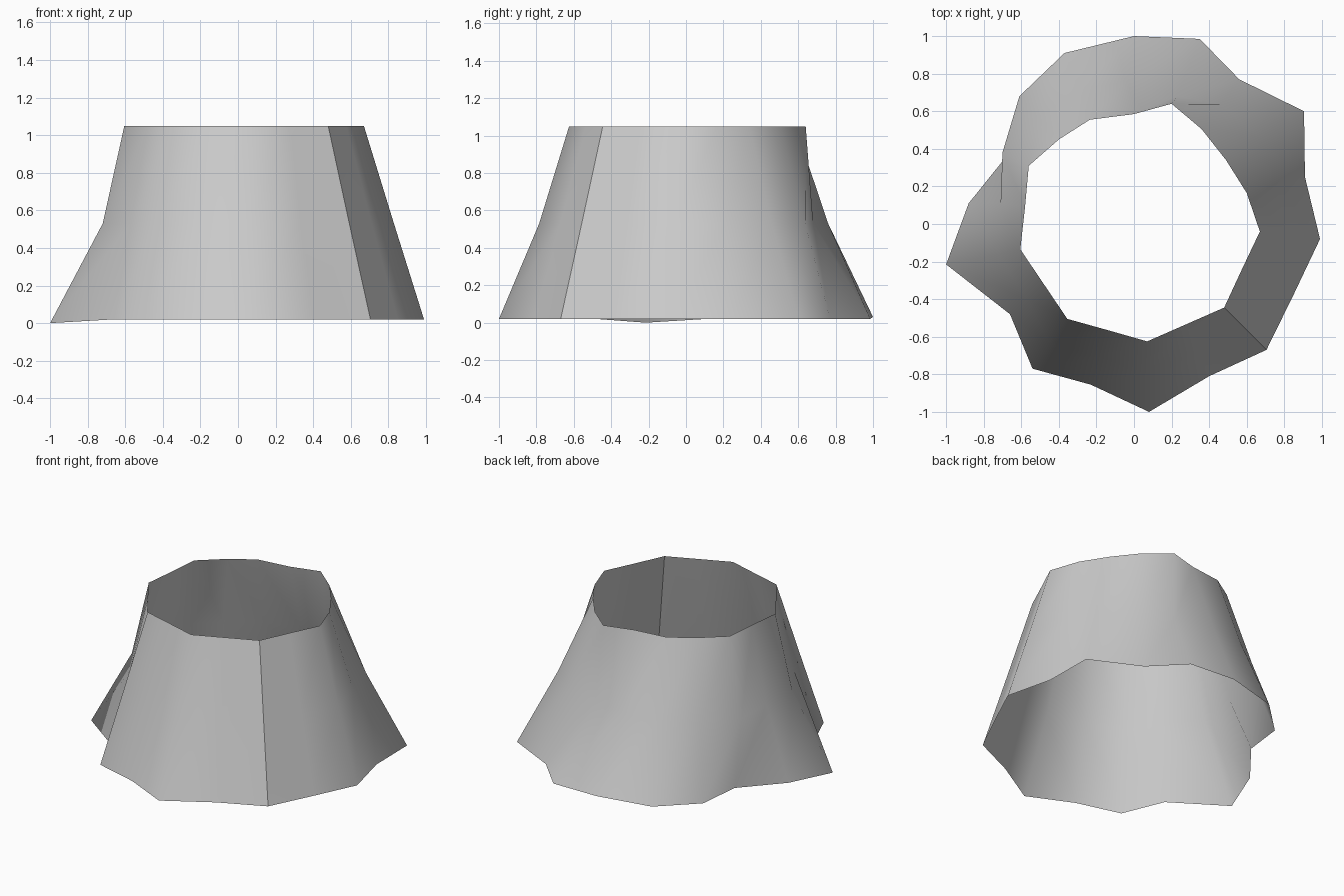
import bpy, bmesh
from mathutils import Vector

if "Cube" in bpy.data.objects:
    bpy.data.objects.remove(bpy.data.objects["Cube"])

TOP_Z, MID_Z, LOW_Z = 1.05, 0.53, 0.02

# One row per fold: x, y at the top rim, then x, y at the hem
FOLDS = [
    (.48, -.445, .705, -.67), (.575, -.24, .85, -.375), (.67, -.04, .99, -.08),
    (.60, .165, .91, .25), (.49, .34, .905, .60), (.36, .505, .56, .77),
    (.20, .64, .35, .985), (0, .585, 0, 1.0), (-.235, .555, -.37, .91),
    (-.40, .45, -.61, .68), (-.56, .31, -.655, .39), (-.58, .09, -.88, .11),
    (-.605, -.135, -1.0, -.215), (-.48, -.32, -.66, -.48),
    (-.355, -.505, -.54, -.77), (-.14, -.565, -.23, -.855),
    (.07, -.625, .08, -1.0), (.275, -.535, .40, -.81),
]
# Folds whose middle hangs away from the straight line
MIDDLE = {4: (.68, .46), 6: (.23, .68), 7: (-.03, .76), 8: (-.29, .72),
          9: (-.51, .57), 10: (-.70, .38), 11: (-.71, .11),
          12: (-.72, -.16), 16: (.07, -.785)}
HEM_Z = {7: .03, 10: .03, 12: 0.0}

# Cloth skirt: an open strip wrapped round to a seam at the front right
bm = bmesh.new()
columns = []
for i in list(range(len(FOLDS))) + [0]:
    tx, ty, hx, hy = FOLDS[i]
    mx, my = MIDDLE.get(i, ((tx + hx) / 2, (ty + hy) / 2))
    columns.append([bm.verts.new(Vector(p)) for p in (
        (hx, hy, HEM_Z.get(i, LOW_Z)), (mx, my, MID_Z), (tx, ty, TOP_Z))])
for a, b in zip(columns, columns[1:]):
    for k in range(2):
        face = bm.faces.new((a[k], b[k], b[k + 1], a[k + 1]))
        face.smooth = True

mesh = bpy.data.meshes.new("skirt")
bm.to_mesh(mesh)
bm.free()

cloth = bpy.data.materials.new("light grey cloth")
cloth.diffuse_color = (.6, .6, .6, 1)
cloth.use_nodes = True
cloth.node_tree.nodes["Principled BSDF"].inputs["Base Color"].default_value = cloth.diffuse_color
mesh.materials.append(cloth)
skirt = bpy.data.objects.new("skirt", mesh)
bpy.context.collection.objects.link(skirt)
